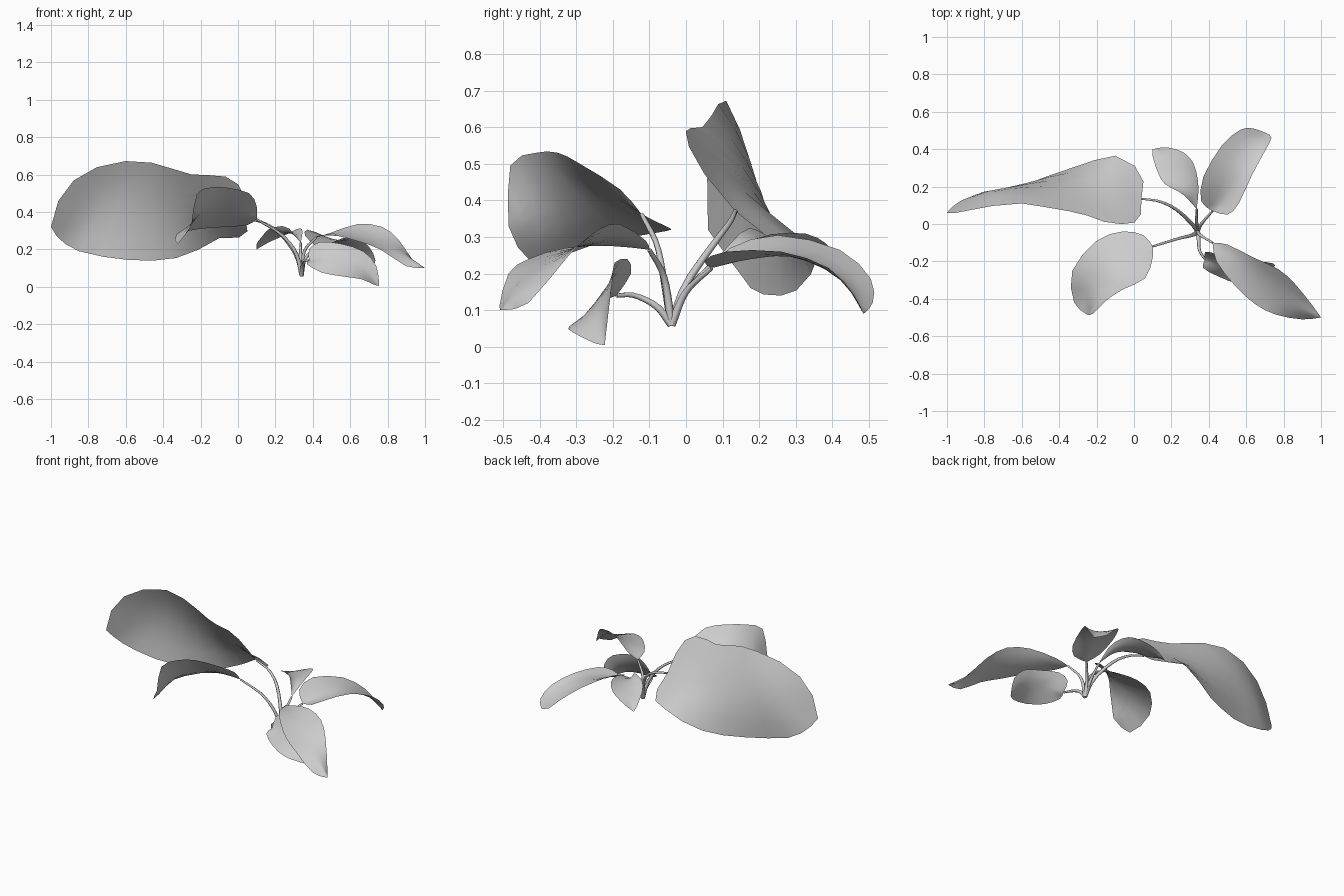
import bpy, bmesh
from mathutils import Vector

ROOT = (0.34, -0.04, 0.06)


def sample(points, t):
    """Point at t (0..1) on a smooth curve through the points."""
    p = [Vector(q) for q in points]
    p = [2 * p[0] - p[1]] + p + [2 * p[-1] - p[-2]]
    f = t * (len(p) - 3)
    i = min(int(f), len(p) - 4)
    u = f - i
    a, b, c, d = p[i:i + 4]
    return 0.5 * (2 * b + (c - a) * u + (2 * a - 5 * b + 4 * c - d) * u ** 2
                  + (3 * b - a - 3 * c + d) * u ** 3)


def stem(name, points):
    curve = bpy.data.curves.new(name, 'CURVE')
    curve.dimensions = '3D'
    curve.bevel_depth = 0.012
    curve.bevel_resolution = 1
    curve.use_fill_caps = True
    spline = curve.splines.new('POLY')
    n = 10
    spline.points.add(n)
    for k in range(n + 1):
        spline.points[k].co = (*sample(points, k / n), 1)
        spline.points[k].radius = 1 - 0.5 * k / n
    ob = bpy.data.objects.new(name, curve)
    bpy.context.collection.objects.link(ob)


def blade(name, base, tip, edge_a, midrib, edge_b, rows=12, cols=6):
    """Surface lofted across two rims and a midrib that share base and tip."""
    bm = bmesh.new()
    grid = []
    for i in range(rows + 1):
        t = i / rows
        a, m, b = (sample([base] + c + [tip], t) for c in (edge_a, midrib, edge_b))
        row = []
        for j in range(cols + 1):
            s = j / cols
            co = a * (1 - s) * (1 - 2 * s) + m * 4 * s * (1 - s) + b * s * (2 * s - 1)
            row.append(bm.verts.new(co))
        grid.append(row)
    for r0, r1 in zip(grid, grid[1:]):
        for j in range(cols):
            bm.faces.new((r0[j], r0[j + 1], r1[j + 1], r1[j]))
    bmesh.ops.remove_doubles(bm, verts=bm.verts, dist=0.0005)
    bmesh.ops.recalc_face_normals(bm, faces=bm.faces)
    for f in bm.faces:
        f.smooth = True
    me = bpy.data.meshes.new(name)
    bm.to_mesh(me)
    bm.free()
    ob = bpy.data.objects.new(name, me)
    bpy.context.collection.objects.link(ob)


def leaf(name, path, tip, edge_a, midrib, edge_b):
    stem(name + "_stem", [ROOT] + path)
    blade(name + "_blade", path[-1], tip, edge_a, midrib, edge_b)


# Largest leaf, tilted on edge, pointing left
leaf("large_left_leaf",
     [(0.31, 0.0, 0.17), (0.23, 0.075, 0.28), (0.14, 0.12, 0.34), (0.04, 0.135, 0.37)],
     (-1, 0.06, 0.32),
     [(0.03, 0.03, 0.5), (-0.04, 0.0, 0.58), (-0.16, 0.012, 0.597), (-0.28, 0.055, 0.605),
      (-0.42, 0.08, 0.655), (-0.6, 0.11, 0.672), (-0.8, 0.09, 0.62), (-0.94, 0.06, 0.5)],
     [(-0.1, 0.15, 0.42), (-0.32, 0.2, 0.42), (-0.57, 0.198, 0.43), (-0.8, 0.16, 0.41)],
     [(0.04, 0.27, 0.27), (-0.1, 0.365, 0.26), (-0.27, 0.32, 0.17), (-0.45, 0.26, 0.14),
      (-0.65, 0.19, 0.15), (-0.85, 0.155, 0.19), (-0.95, 0.11, 0.25)])

# Broad leaf, front left
leaf("front_left_leaf",
     [(0.31, -0.06, 0.18), (0.23, -0.08, 0.28), (0.1, -0.12, 0.36)], (-0.25, -0.485, 0.33),
     [(0.1, -0.18, 0.43), (0.06, -0.29, 0.5), (-0.06, -0.35, 0.53), (-0.15, -0.41, 0.53),
      (-0.22, -0.48, 0.495)],
     [(0.0, -0.18, 0.4), (-0.13, -0.26, 0.42), (-0.22, -0.37, 0.38)],
     [(0.05, -0.06, 0.33), (-0.06, -0.04, 0.32), (-0.2, -0.09, 0.31), (-0.33, -0.25, 0.28),
      (-0.32, -0.42, 0.23)])

# Small leaf at the back
leaf("back_leaf",
     [(0.335, 0.0, 0.15), (0.335, 0.08, 0.235)], (0.1, 0.4, 0.2),
     [(0.26, 0.16, 0.32), (0.17, 0.21, 0.31), (0.13, 0.27, 0.27), (0.1, 0.36, 0.23)],
     [(0.3, 0.18, 0.28), (0.24, 0.28, 0.28), (0.17, 0.35, 0.255)],
     [(0.345, 0.2, 0.3), (0.32, 0.32, 0.31), (0.26, 0.385, 0.28), (0.17, 0.41, 0.24)])

# Drooping leaf, back right, folded into a shallow trough
leaf("back_right_leaf",
     [(0.36, 0.0, 0.15), (0.42, 0.07, 0.215)], (0.71, 0.485, 0.09),
     [(0.36, 0.12, 0.27), (0.37, 0.25, 0.305), (0.47, 0.42, 0.265), (0.57, 0.505, 0.185),
      (0.64, 0.51, 0.12)],
     [(0.49, 0.18, 0.24), (0.56, 0.31, 0.245), (0.65, 0.43, 0.18)],
     [(0.5, 0.05, 0.235), (0.56, 0.11, 0.26), (0.63, 0.26, 0.26), (0.7, 0.39, 0.215),
      (0.735, 0.46, 0.14)])

# Long arching leaf, front right
leaf("front_right_leaf",
     [(0.355, -0.06, 0.19), (0.42, -0.1, 0.265)], (1, -0.5, 0.1),
     [(0.5, -0.11, 0.29), (0.64, -0.18, 0.335), (0.77, -0.24, 0.32), (0.86, -0.32, 0.25),
      (0.95, -0.43, 0.12)],
     [(0.55, -0.21, 0.29), (0.7, -0.32, 0.265), (0.86, -0.43, 0.19)],
     [(0.44, -0.2, 0.275), (0.54, -0.33, 0.27), (0.65, -0.43, 0.24), (0.76, -0.485, 0.2),
      (0.9, -0.51, 0.11)])

# Low leaf hanging in front, tilted on edge
leaf("low_front_leaf",
     [(0.345, -0.08, 0.11), (0.35, -0.14, 0.14), (0.38, -0.19, 0.14)], (0.755, -0.222, 0.005),
     [(0.38, -0.15, 0.2), (0.44, -0.16, 0.24), (0.55, -0.195, 0.23), (0.67, -0.2, 0.19),
      (0.74, -0.21, 0.11)],
     [(0.47, -0.225, 0.15), (0.58, -0.235, 0.13), (0.68, -0.23, 0.09)],
     [(0.37, -0.235, 0.12), (0.45, -0.28, 0.075), (0.56, -0.32, 0.055), (0.66, -0.31, 0.04),
      (0.73, -0.25, 0.01)])
